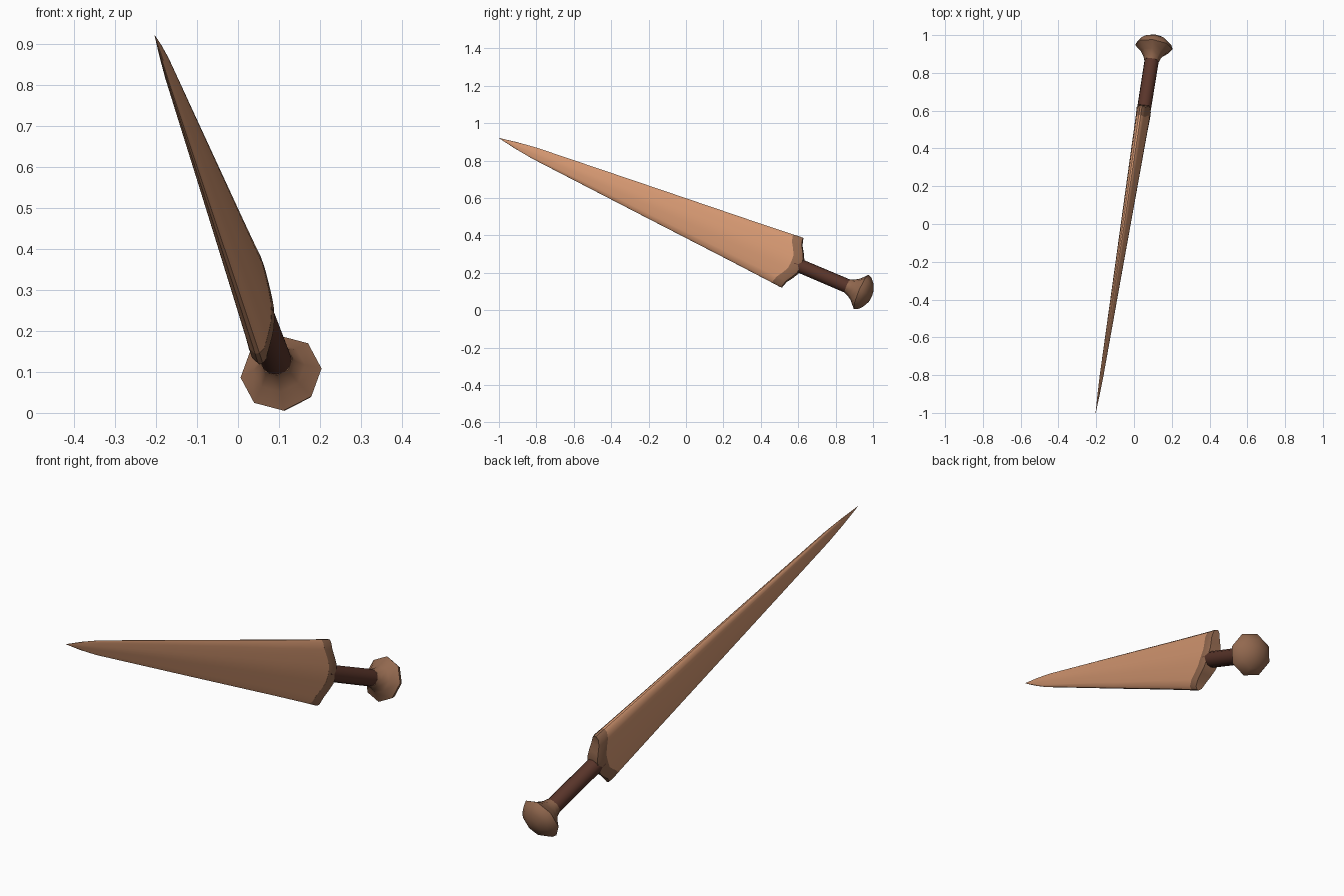
import bpy, bmesh, math
from mathutils import Vector

if "Cube" in bpy.data.objects:
    bpy.data.objects.remove(bpy.data.objects["Cube"])

# Sword frame: tip, long axis, blade width axis, blade thickness axis
TIP = Vector((-0.203, -1.0, 0.92))
A = Vector((0.308, 1.937, -0.823)).normalized()
W = Vector((-0.06, 0.39, 0.92))
W = (W - A * W.dot(A)).normalized()
T = W.cross(A)
K = 1.0103  # side-view length to true length


def place(s, w, t):
    return TIP + A * (s * K) + W * w + T * t


def material(name, rgb):
    m = bpy.data.materials.new(name)
    m.diffuse_color = (*rgb, 1)
    m.use_nodes = True
    m.node_tree.nodes["Principled BSDF"].inputs["Base Color"].default_value = m.diffuse_color
    return m


COPPER = material("light copper", (0.66, 0.31, 0.165))
BRONZE = material("dark bronze", (0.29, 0.14, 0.078))
LEATHER = material("dark leather", (0.10, 0.035, 0.023))


def finish(bm, name, mat, angle):
    bmesh.ops.remove_doubles(bm, verts=bm.verts, dist=1e-5)
    bmesh.ops.recalc_face_normals(bm, faces=bm.faces)
    me = bpy.data.meshes.new(name)
    bm.to_mesh(me)
    bm.free()
    me.materials.append(mat)
    ob = bpy.data.objects.new(name, me)
    bpy.context.collection.objects.link(ob)
    bpy.ops.object.select_all(action='DESELECT')
    ob.select_set(True)
    bpy.context.view_layer.objects.active = ob
    bpy.ops.object.shade_smooth_by_angle(angle=math.radians(angle))


# Lens section: (width fraction, thickness fraction)
QUARTER = [(1, .15), (.92, .5), (.72, .70), (.5, .83), (.28, .94), (.1, 1)]
SIDE = QUARTER + [(-x, y) for x, y in reversed(QUARTER)]
N = len(SIDE)


def bump(f):
    # curved shoulder: raised in the middle, swept back at the edges
    return 0.05 * (0.5 + 0.5 * math.cos(math.pi * min(1, max(0, (abs(f) - .15) / .8))))


def loft(name, mat, stations):
    # station: (s, half width, half thickness, shoulder amount)
    bm = bmesh.new()
    rings = []
    for s, hw, ht, b in stations:
        up = [bm.verts.new(place(s + b * bump(x), x * hw, y * ht)) for x, y in SIDE]
        dn = [bm.verts.new(place(s + b * bump(x), x * hw, -y * ht)) for x, y in SIDE]
        rings.append(up + dn[::-1])
    for r, q in zip(rings, rings[1:]):
        for i in range(2 * N):
            j = (i + 1) % (2 * N)
            bm.faces.new((r[i], r[j], q[j], q[i]))
    for r in (rings[0], rings[-1]):
        for i in range(N - 1):
            bm.faces.new((r[i], r[i + 1], r[2 * N - 2 - i], r[2 * N - 1 - i]))
    finish(bm, name, mat, 35)


# Blade with a quicker taper at the tip
loft("blade", COPPER, [(0, .0006, .0004, 0), (.1, .018, .0055, 0), (.21, .032, .0095, 0),
                       (.9, .084, .021, 0), (1.4, .121, .030, 0), (1.652, .141, .035, 1)])
# Shoulder cap closing the blade base
loft("guard", BRONZE, [(1.652, .141, .0355, 1), (1.69, .1445, .037, 1), (1.707, .145, .031, 1)])


def turned(name, mat, profile, sides, angle):
    bm = bmesh.new()
    rings = [[bm.verts.new(place(s, r * math.cos(2 * math.pi * i / sides),
                                 r * math.sin(2 * math.pi * i / sides)))
              for i in range(sides)] for s, r in profile]
    for r, q in zip(rings, rings[1:]):
        for i in range(sides):
            j = (i + 1) % sides
            bm.faces.new((r[i], r[j], q[j], q[i]))
    bm.faces.new(rings[0])
    bm.faces.new(rings[-1])
    finish(bm, name, mat, angle)


# Grip and eight-sided pommel
turned("grip", LEATHER, [(1.72, .037), (2.05, .038)], 12, 50)
turned("pommel", BRONZE, [(2.025, .040), (2.045, .046), (2.072, .064), (2.105, .100),
                          (2.125, .092), (2.145, .070), (2.16, .040), (2.165, .012)], 8, 50)
